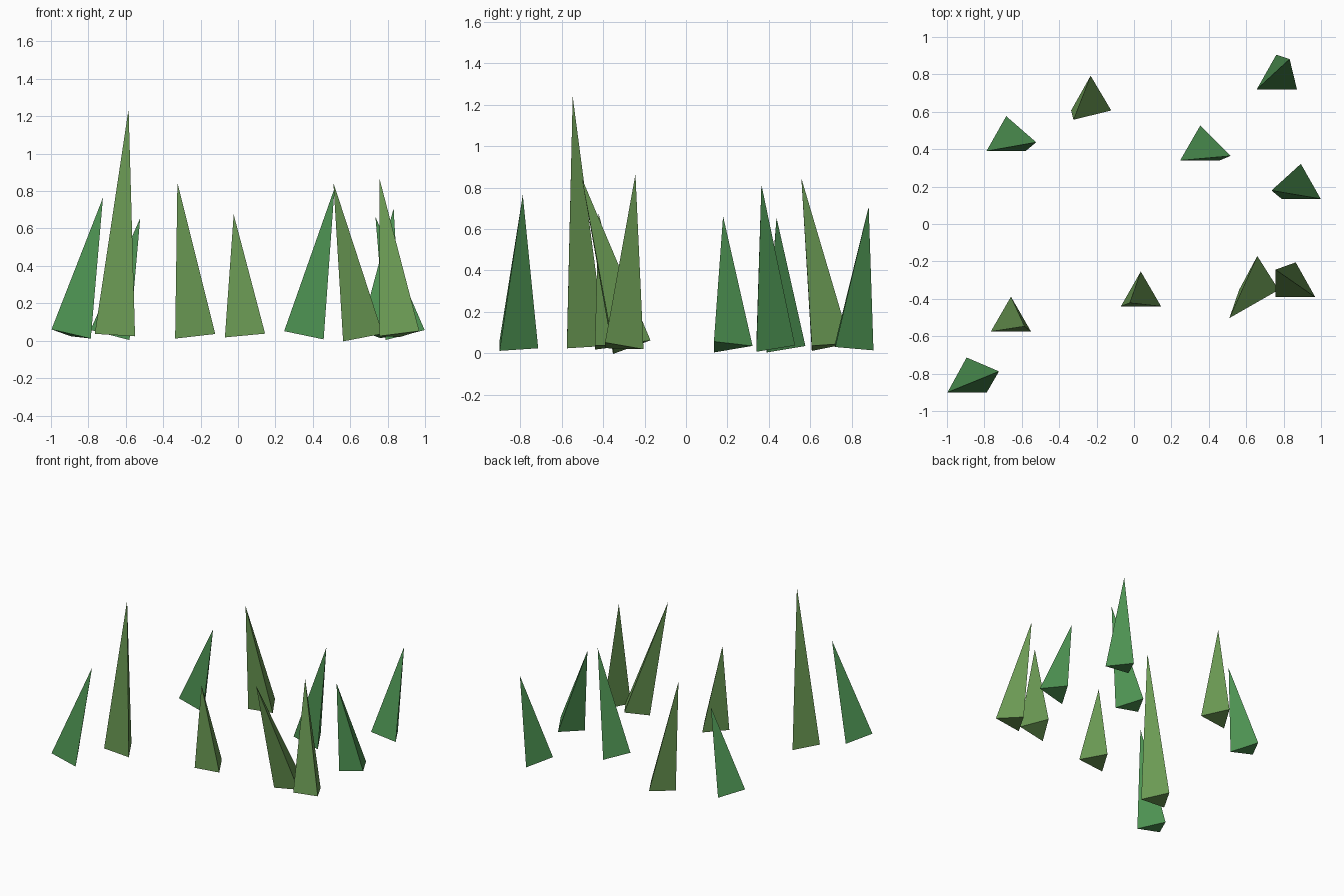
import bpy, bmesh
from mathutils import Vector, Matrix

if "Cube" in bpy.data.objects:
    bpy.data.objects.remove(bpy.data.objects["Cube"])

RADIUS = 0.1245
BASE_Z = 0.032


def material(name, color):
    m = bpy.data.materials.new(name)
    m.diffuse_color = (*color, 1)
    m.use_nodes = True
    m.node_tree.nodes["Principled BSDF"].inputs["Base Color"].default_value = m.diffuse_color
    return m


olive = material("olive_green", (0.15, 0.33, 0.09))
green = material("deep_green", (0.075, 0.29, 0.085))


def blade(name, base, tip, mat):
    """Three-sided closed spike whose axis runs from base centre to tip."""
    base, tip = Vector((*base, BASE_Z)), Vector(tip)
    axis = tip - base
    length = axis.length
    axis.normalize()
    side = Vector((0, 1, 0)).cross(axis).normalized()  # front edge stays parallel to xz
    back = axis.cross(side)
    bm = bmesh.new()
    c, s = RADIUS * 0.5, RADIUS * 0.8660254
    ring = [bm.verts.new(base + side * x + back * y)
            for x, y in ((-s, -c), (s, -c), (0, RADIUS))]
    apex = bm.verts.new(base + axis * length)
    bm.faces.new(ring[::-1])
    for i in range(3):
        bm.faces.new((ring[i], ring[(i + 1) % 3], apex))
    bm.normal_update()
    mesh = bpy.data.meshes.new(name)
    bm.to_mesh(mesh)
    bm.free()
    mesh.materials.append(mat)
    bpy.context.collection.objects.link(bpy.data.objects.new(name, mesh))


# Base centre (x, y), tip (x, y, z), colour
olive_blades = [
    ((-0.658, -0.513), (-0.585, -0.547, 1.24)),
    ((0.037, -0.378), (-0.023, -0.422, 0.675)),
    ((0.863, -0.329), (0.757, -0.244, 0.865)),
    ((0.665, -0.292), (0.510, -0.503, 0.845)),
    ((-0.230, 0.669), (-0.324, 0.557, 0.845)),
]
green_blades = [
    ((-0.893, -0.838), (-0.722, -0.788, 0.765)),
    ((0.893, 0.197), (0.735, 0.179, 0.662)),
    ((0.353, 0.402), (0.516, 0.364, 0.815)),
    ((0.763, 0.782), (0.832, 0.882, 0.708)),
    ((-0.684, 0.452), (-0.523, 0.437, 0.655)),
]
for label, group, mat in (("olive", olive_blades, olive), ("green", green_blades, green)):
    for i, (base, tip) in enumerate(group, 1):
        blade(f"grass_blade_{label}_{i}", base, tip, mat)
